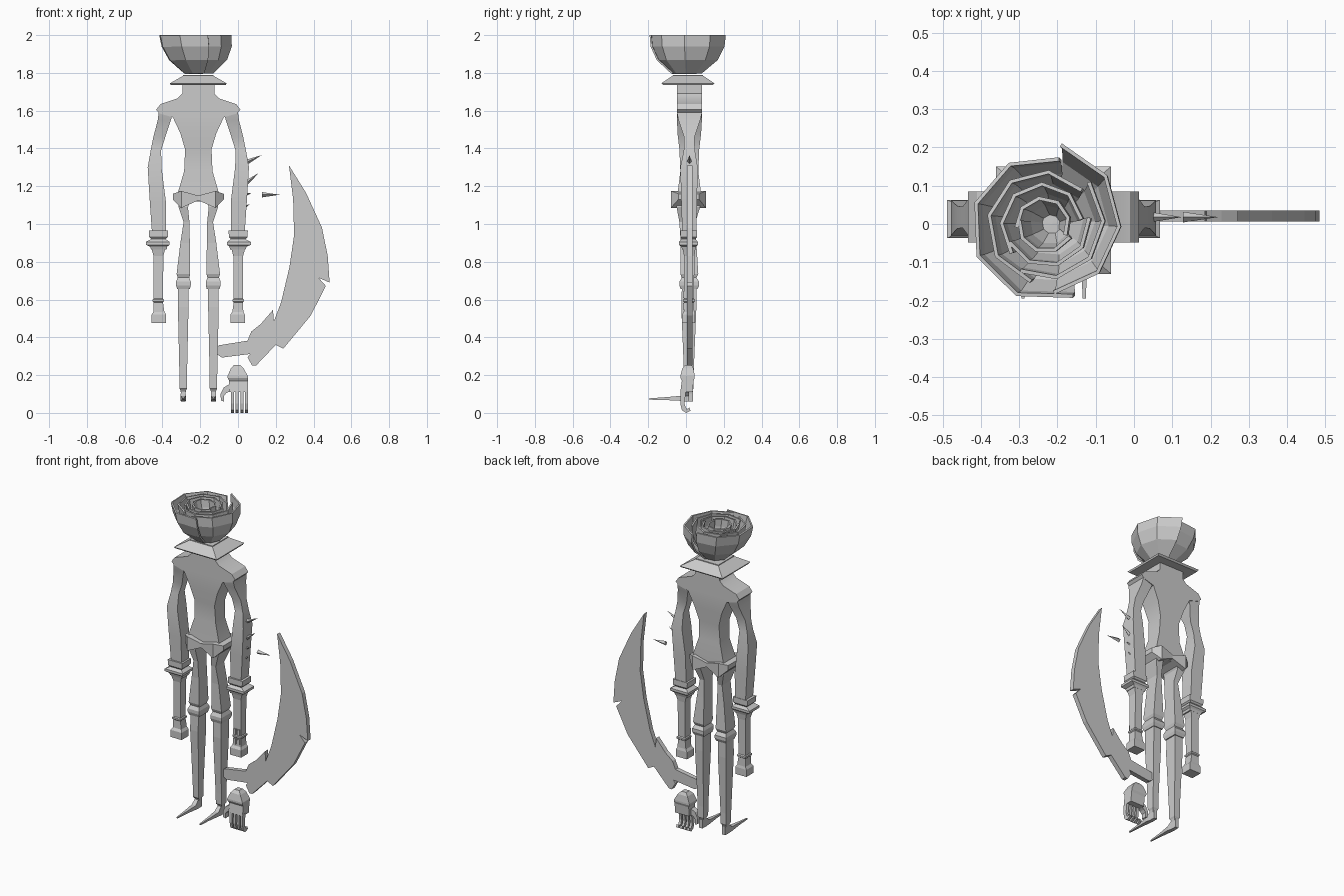
import bpy, bmesh, math
from mathutils import Vector

CX = -0.21          # symmetry axis of the figure
Y0, Y1 = -0.048, 0.085

grey = bpy.data.materials.new("plain_grey")
grey.diffuse_color = (0.6, 0.6, 0.6, 1)


def make(name, verts, faces, x=0.0, mirror=False, smooth=False, solid=0):
    me = bpy.data.meshes.new(name)
    me.from_pydata(verts, [], faces)
    bm = bmesh.new()
    bm.from_mesh(me)
    bmesh.ops.recalc_face_normals(bm, faces=bm.faces)
    bm.to_mesh(me)
    bm.free()
    me.materials.append(grey)
    ob = bpy.data.objects.new(name, me)
    bpy.context.collection.objects.link(ob)
    ob.location.x = x
    if smooth:
        bpy.ops.object.select_all(action='DESELECT')
        ob.select_set(True)
        bpy.context.view_layer.objects.active = ob
        bpy.ops.object.shade_smooth_by_angle(angle=math.radians(28))
    if mirror:
        ob.modifiers.new("mirror", 'MIRROR')
    if solid:
        m = ob.modifiers.new("thickness", 'SOLIDIFY')
        m.thickness, m.offset = solid, 0
    return ob


def loft(name, rings, **kw):
    n = len(rings[0])
    verts = [p for r in rings for p in r]
    faces = [(a * n + i, a * n + (i + 1) % n, (a + 1) * n + (i + 1) % n, (a + 1) * n + i)
             for a in range(len(rings) - 1) for i in range(n)]
    faces += [tuple(range(n)), tuple(range(len(verts) - n, len(verts)))]
    return make(name, verts, faces, **kw)


def column(name, rows, **kw):
    """Stack of rectangles (z, x0, x1, y0, y1)."""
    return loft(name, [[(a, c, z), (b, c, z), (b, d, z), (a, d, z)] for z, a, b, c, d in rows], **kw)


def spike(name, base, tip, r):
    b, t = Vector(base), Vector(tip)
    side = (t - b).cross(Vector((0, 1, 0))).normalized() * r
    dep = Vector((0, r, 0))
    make(name, [b + side, b + dep, b - side, b - dep, t],
         [(0, 1, 2, 3), (0, 1, 4), (1, 2, 4), (2, 3, 4), (3, 0, 4)])


# --- flower head: overlapping curled petals in nested bowls
BOWL = [(0.40, 1.80), (0.80, 1.87), (0.97, 1.94), (1.0, 2.0)]


def petal(name, start, sweep, radius, lift, n=4):
    verts = []
    for i in range(n + 1):
        t = i / n
        a = math.radians(start - sweep * t)
        r = radius * (1.05 - 0.15 * t)
        for rho, z in BOWL:
            z = z + lift * (2.0 - z) / 0.2
            cx = -0.235 + 0.025 * (2.0 - z) / 0.2
            verts.append((cx + r * rho * math.cos(a), r * rho * math.sin(a), z))
    k = len(BOWL)
    verts.append((-0.215, 0, 1.80 + lift))
    faces = [(i * k + j, i * k + j + 1, (i + 1) * k + j + 1, (i + 1) * k + j)
             for i in range(n) for j in range(k - 1)]
    faces += [(i * k, (i + 1) * k, len(verts) - 1) for i in range(n)]
    make(name, verts, faces, solid=0.01)


for k, r in enumerate((0.195, 0.148, 0.11, 0.07)):
    turn = -35 * k
    petal("petal_left_%d" % k, -68 + turn, 215, r * 0.99, 0.015 * k, 5)
    petal("petal_right_%d" % k, 78 + turn, 160, r * 1.03, 0.015 * k + 0.002, 4)

# --- collar and torso
column("collar", [(1.735, -.145, .145, -.12, .14), (1.745, -.15, .15, -.13, .15),
                  (1.785, -.08, .08, -.07, .09), (1.79, -.08, .08, -.07, .09)], x=CX)
column("torso", [(z, -w, w, a, b) for z, w, a, b in (
    (1.74, .085, Y0, Y1), (1.69, .085, Y0, Y1), (1.665, .11, Y0, Y1), (1.635, .2, Y0, Y1),
    (1.605, .223, Y0, Y1), (1.585, .205, Y0, Y1), (1.565, .135, Y0, Y1), (1.48, .095, -.045, .08),
    (1.395, .07, -.035, .07), (1.28, .075, -.03, .065), (1.16, .11, -.045, .08),
    (1.12, .04, -.04, .07))], x=CX, smooth=True)

# --- pelvis, lofted sideways
pelvis = [(.135, 1.13, 1.16, -.04, .07), (.09, 1.085, 1.175, -.08, .105), (0, 1.125, 1.15, -.07, .095)]
pelvis += [(-p[0],) + p[1:] for p in pelvis[1::-1]]
loft("pelvis", [[(x, c, a), (x, d, a), (x, d, b), (x, c, b)] for x, a, b, c, d in pelvis], x=CX)

# --- arms, cuffs, legs and feet, mirrored about the figure's axis
column("upper_arm", [(1.59, .135, .21, Y0, Y1), (1.55, .145, .215, -.04, .075), (1.46, .175, .238, -.01, .045),
                     (1.39, .197, .252, -.012, .047), (1.3, .195, .268, -.03, .062),
                     (1.12, .172, .257, -.025, .058), (.95, .172, .245, -.02, .055)],
       x=CX, mirror=True, smooth=True)
column("cuff", [(.965, .16, .262, -.03, .058), (.93, .162, .26, -.03, .058), (.92, .172, .25, -.022, .05),
                (.905, .152, .278, -.037, .063), (.89, .152, .278, -.037, .063), (.88, .165, .255, -.025, .055),
                (.865, .168, .25, -.02, .05)], x=CX, mirror=True)
column("wrist", [(.87, .175, .248, -.018, .05), (.83, .185, .237, -.01, .045), (.605, .187, .237, -.01, .042),
                 (.6, .182, .242, -.015, .048), (.59, .182, .242, -.015, .048), (.585, .187, .237, -.01, .042),
                 (.535, .18, .238, -.012, .044), (.52, .17, .247, -.022, .048), (.475, .17, .247, -.022, .048)],
       x=CX, mirror=True)
column("thigh", [(1.15, .03, .1, -.04, .07), (1.09, .055, .105, -.05, .075), (1.01, .047, .078, -.035, .05),
                 (.9, .045, .095, -.028, .055), (.735, .043, .115, -.03, .065), (.715, .048, .108, -.022, .055)],
       x=CX, mirror=True)
column("knee", [(.72, .05, .108, -.02, .052), (.695, .04, .118, -.035, .07), (.675, .04, .118, -.035, .07),
                (.655, .045, .112, -.028, .06)], x=CX, mirror=True)
column("shin", [(.66, .052, .108, -.022, .055), (.56, .052, .108, -.025, .055), (.2, .06, .1, -.01, .04),
                (.13, .06, .1, -.008, .04), (.12, .065, .095, 0, .034), (.1, .069, .091, .005, .03)],
       x=CX, mirror=True)
loft("foot", [[(.08 - w, y, b), (.08 + w, y, b), (.08 + w, y, t), (.08 - w, y, t)] for y, w, b, t in (
    (.038, .011, .06, .115), (-.0, .012, .06, .115), (-.03, .014, .064, .09), (-.11, .008, .068, .083),
    (-.195, .004, .07, .077))], x=CX, mirror=True)

# --- small marks on the weapon-side arm
for i, z in enumerate((.625, .565)):
    for dx in (-.013, .013):
        column("wrist_plate", [(z - .018, dx - .009, dx + .009, -.017, -.009),
                               (z + .018, dx - .009, dx + .009, -.017, -.009)])

# --- thorns
for b, t, r in (((.04, .018, 1.325), (.125, .018, 1.365), .014), ((.04, .018, 1.215), (.11, .018, 1.27), .013),
                ((.035, .018, 1.155), (.072, .018, 1.165), .011), ((.03, .018, 1.085), (.06, .018, 1.105), .01),
                ((.128, .018, 1.155), (.22, .018, 1.155), .014)):
    spike("thorn", b, t, r)

# --- curved blade with grip, cut from one plate
outline = [(.27, 1.31), (.36, 1.165), (.445, .98), (.475, .83), (.485, .69), (.427, .715), (.465, .672),
           (.385, .515), (.24, .34), (.2, .36), (.095, .25), (.075, .25), (.05, .295), (.065, .312),
           (-.085, .293), (-.112, .31), (-.115, .345), (-.1, .358), (.05, .382), (.07, .43), (.12, .47),
           (.185, .545), (.19, .485), (.228, .585), (.272, .77), (.297, .94), (.292, 1.13)]
loft("sickle", [[(x, y, z) for x, z in outline] for y in (.006, .035)])

# --- severed hand: palm, fingers and thumb
column("palm", [(.253, -.022, .012, -.005, .03), (.235, -.038, .03, -.02, .04), (.195, -.055, .052, -.03, .046),
                (.185, -.055, .052, -.03, .046), (.17, -.047, .052, -.022, .04), (.11, -.045, .052, -.03, .035)])
for i in range(4):
    x = -.03 + i * .025
    loft("finger", [[(x - .008, a, z), (x + .008, a, z), (x + .008, b, w), (x - .008, b, w)] for a, z, b, w in (
        (-.028, .12, .0, .12), (-.03, .05, -.008, .05), (-.022, .015, -.002, .03),
        (.0, .0, .005, .02), (.024, .012, .018, .028))])
loft("thumb", [[(x, -.02, z), (x, .015, z), (u, .015, w), (u, -.02, w)] for x, z, u, w in (
    (-.04, .155, -.042, .115), (-.075, .135, -.062, .105), (-.093, .1, -.075, .09),
    (-.09, .065, -.075, .06))])
